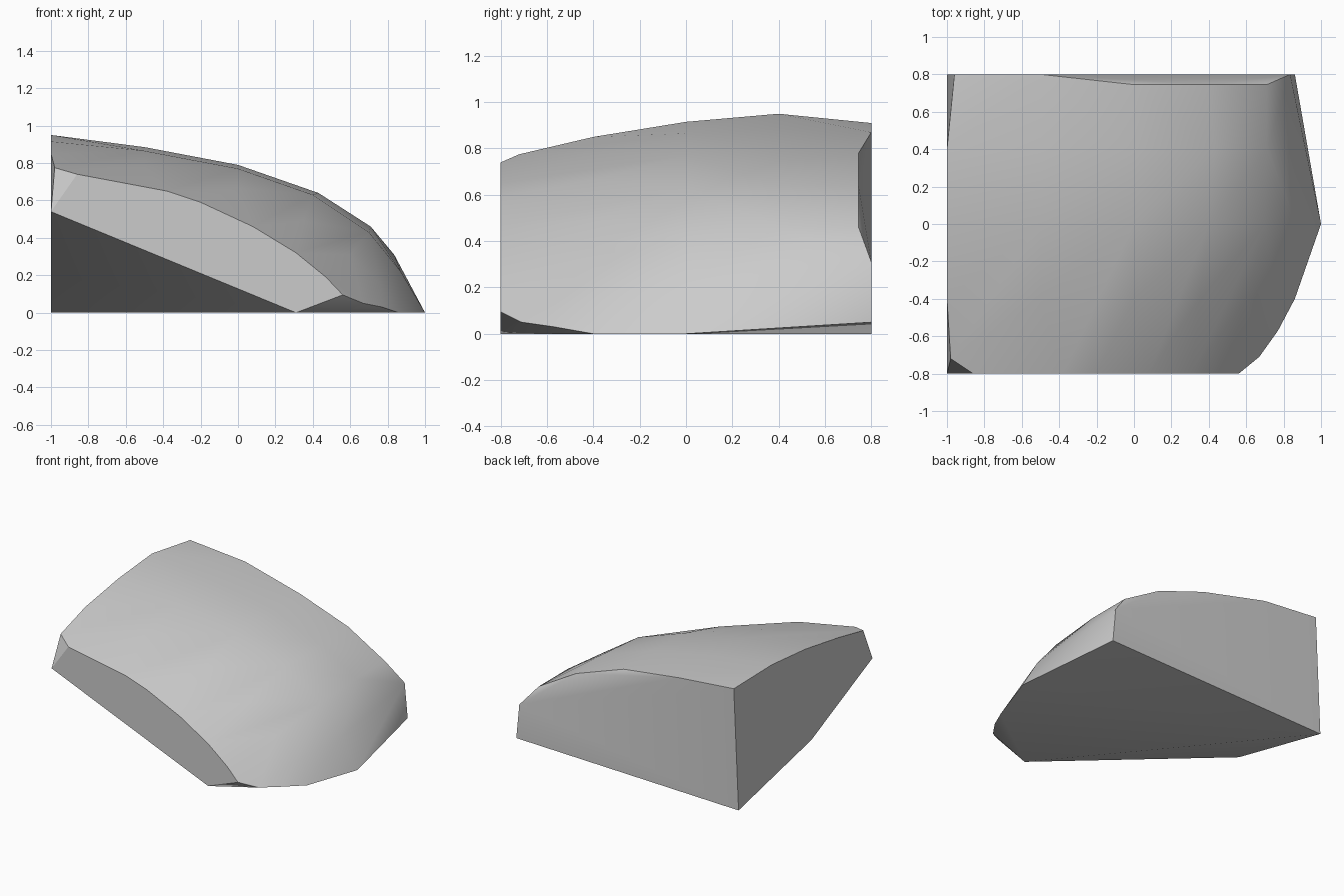
import bpy
import bmesh
import math

default_cube = bpy.data.objects.get("Cube")
if default_cube:
    bpy.data.objects.remove(default_cube, do_unlink=True)


def flat_material(name, value):
    material = bpy.data.materials.new(name)
    material.use_nodes = True
    colour = (value, value, value, 1)
    material.diffuse_color = colour
    shader = next(n for n in material.node_tree.nodes if n.type == "BSDF_PRINCIPLED")
    shader.inputs["Base Color"].default_value = colour
    return material


def section(y, profile):
    """Place an (x, z) profile on the upright plane at depth y."""
    return [(x, y, z) for x, z in profile]


def hull_object(name, points, material, sharp_angle):
    """Wrap a convex skin round the points and shade it by angle."""
    mesh = bpy.data.meshes.new(name)
    bm = bmesh.new()
    for point in points:
        bm.verts.new(point)
    bmesh.ops.convex_hull(bm, input=bm.verts[:])
    stray = [v for v in bm.verts if not v.link_faces]
    bmesh.ops.delete(bm, geom=stray, context="VERTS")
    # Merge the triangles of each flat cut into one face
    bmesh.ops.dissolve_limit(bm, angle_limit=math.radians(1),
                             verts=bm.verts[:], edges=bm.edges[:])
    bmesh.ops.recalc_face_normals(bm, faces=bm.faces[:])
    bm.to_mesh(mesh)
    bm.free()
    mesh.materials.append(material)
    obj = bpy.data.objects.new(name, mesh)
    bpy.context.collection.objects.link(obj)
    bpy.ops.object.select_all(action="DESELECT")
    obj.select_set(True)
    bpy.context.view_layer.objects.active = obj
    bpy.ops.object.shade_smooth_by_angle(angle=math.radians(sharp_angle))
    return obj


# Domed top, as profiles from front to back
front_cut = section(-.8, [(-.86, .74), (-.38, .65), (-.2, .59), (.08, .46),
                          (.31, .32), (.47, .19), (.56, .095)])
front_dome = section(-.4, [(-1, .85), (-.5, .78), (0, .665), (.35, .49),
                           (.6, .31), (.76, .15), (.86, 0)])
middle_dome = section(0, [(-1, .915), (-.5, .865), (0, .77), (.4, .63),
                          (.7, .43), (.87, .22), (1, 0)])
back_dome = section(.4, [(-1, .95), (-.5, .885), (0, .79), (.43, .64),
                         (.71, .46), (.84, .28)])
back_bevel = section(.745, [(0, .78), (.4, .64), (.71, .46)])
back_cut = section(.8, [(-1, 0), (-.96, .91), (-.5, .87), (.835, .31), (.86, .05)])

# Chipped corners, curved front rim and sloping underside
corner_chip = [(-1, -.8, .54), (-.98, -.72, .775)]
front_rim = [(.67, -.71, .05), (.77, -.57, .03)]
underside = [(-1, -.07, .2), (.31, -.8, 0)]

stone_grey = flat_material("stone grey", .6)
hull_object("rock_slab",
            front_cut + front_dome + middle_dome + back_dome + back_bevel
            + back_cut + corner_chip + front_rim + underside,
            stone_grey, 30)
